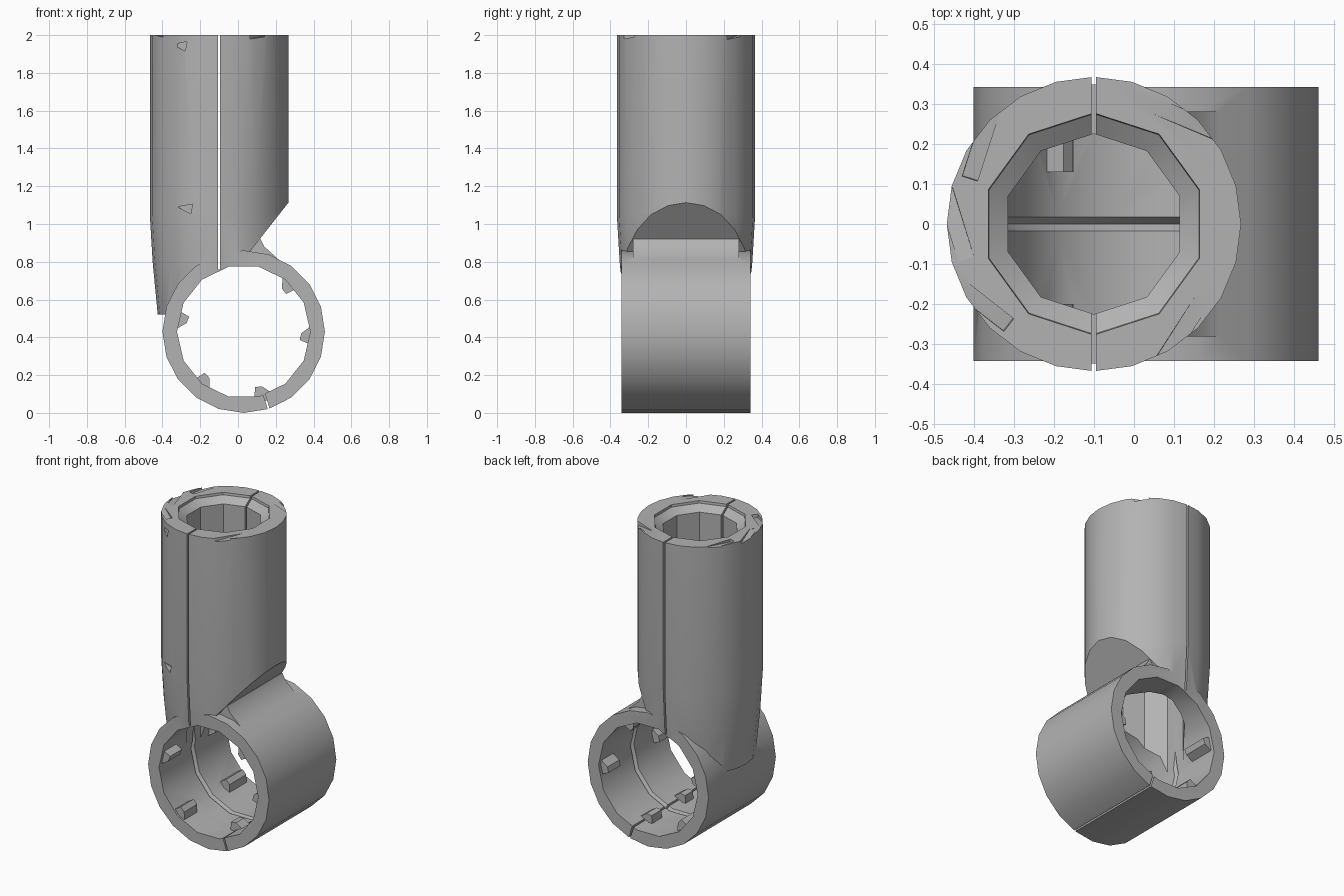
import bpy, bmesh, math
from mathutils import Matrix, Vector

cube = bpy.data.objects.get("Cube")
if cube:
    bpy.data.objects.remove(cube, do_unlink=True)

grey = bpy.data.materials.new("plain grey")
grey.use_nodes = True
tone = (0.45, 0.45, 0.45, 1)
grey.diffuse_color = tone
grey.node_tree.nodes["Principled BSDF"].inputs["Base Color"].default_value = tone

TUBE_X = -0.1
HUB = Vector((0.03, 0, 0.43))


def make(name, bm, matrix=Matrix()):
    bmesh.ops.transform(bm, matrix=matrix, verts=bm.verts)
    bmesh.ops.recalc_face_normals(bm, faces=bm.faces)
    mesh = bpy.data.meshes.new(name)
    bm.to_mesh(mesh)
    bm.free()
    mesh.materials.append(grey)
    obj = bpy.data.objects.new(name, mesh)
    bpy.context.collection.objects.link(obj)
    return obj


def lathe(name, profile, sides, matrix):
    """Closed solid turned round z from (radius, height) pairs."""
    bm = bmesh.new()
    rings = [[bm.verts.new((r * math.cos(math.tau * i / sides),
                            r * math.sin(math.tau * i / sides), z))
              for i in range(sides)] for r, z in profile]
    for low, high in zip(rings, rings[1:]):
        for i in range(sides):
            j = (i + 1) % sides
            bm.faces.new((low[i], low[j], high[j], high[i]))
    bm.faces.new(rings[0][::-1])
    bm.faces.new(rings[-1])
    return make(name, bm, matrix)


def prism(name, outline, y0, y1):
    """Solid with an x-z outline, running from y0 to y1."""
    bm = bmesh.new()
    ends = [[bm.verts.new((x, y, z)) for x, z in outline] for y in (y0, y1)]
    bm.faces.new(ends[0])
    bm.faces.new(ends[1][::-1])
    for i in range(len(outline)):
        j = (i + 1) % len(outline)
        bm.faces.new((ends[0][i], ends[0][j], ends[1][j], ends[1][i]))
    return make(name, bm)


def box(name, size, matrix):
    bm = bmesh.new()
    bmesh.ops.create_cube(bm, size=1)
    bmesh.ops.scale(bm, vec=size, verts=bm.verts)
    return make(name, bm, matrix)


def combine(target, tool, operation):
    mod = target.modifiers.new("combine", "BOOLEAN")
    mod.operation = operation
    mod.solver = "EXACT"
    mod.object = tool
    bpy.context.view_layer.objects.active = target
    bpy.ops.object.modifier_apply(modifier=mod.name)
    bpy.data.objects.remove(tool, do_unlink=True)


def polar(radius, angle):
    return (HUB.x + radius * math.cos(angle), HUB.z + radius * math.sin(angle))


upright = Matrix.Translation((TUBE_X, 0, 0))
sideways = Matrix.Translation(HUB) @ Matrix.Rotation(math.pi / 2, 4, "X")

# Upright tube, narrowing where it wraps the collar
body = lathe("tube_and_collar", [(0.325, 0.52), (0.352, 0.8), (0.367, 1.05), (0.367, 2)],
             24, upright)
combine(body, prism("slant_cut", [(0.06, 0.85), (0.5, 1.41), (0.5, 0.4), (0.06, 0.4)],
                    -0.6, 0.6), "DIFFERENCE")

# Horizontal collar and the small fillet at the joint
combine(body, lathe("collar", [(0.43, -0.342), (0.43, 0.342)], 20, sideways), "UNION")
combine(body, prism("fillet", [(0.03, 0.82), (0.05, 0.9), (0.12, 0.92), (0.14, 0.88),
                               (0.25, 0.78)], -0.28, 0.28), "UNION")

# Collar hole with a shallow groove round the middle
combine(body, lathe("collar_hole", [(0.353, -0.6), (0.353, -0.017), (0.378, 0),
                                    (0.353, 0.017), (0.353, 0.6)], 14, sideways), "DIFFERENCE")

# Tube bore with a countersunk mouth
combine(body, lathe("bore", [(0.225, 0.45), (0.225, 1.95), (0.275, 1.985), (0.29, 2.1)],
                    10, upright @ Matrix.Rotation(math.pi / 10, 4, "Z")), "DIFFERENCE")

# Narrow splits in the tube and the collar
combine(body, box("tube_split", (0.011, 1.2, 1.4),
                  Matrix.Translation((TUBE_X, 0, 1.46))), "DIFFERENCE")
split_angle = math.radians(-72)
sx, sz = polar(0.4, split_angle)
combine(body, box("collar_split", (0.2, 1, 0.01), Matrix.Translation((sx, 0, sz))
                  @ Matrix.Rotation(-split_angle, 4, "Y")), "DIFFERENCE")

# Chips round the top rim
for degrees, tilt in ((50, 0.15), (145, -0.1), (180, 0.1), (215, -0.12), (310, 0.12)):
    spot = (upright @ Matrix.Rotation(math.radians(degrees), 4, "Z")
            @ Matrix.Translation((0.345, 0, 2.015)) @ Matrix.Rotation(tilt, 4, "X")
            @ Matrix.Rotation(0.3, 4, "Z"))
    combine(body, box("chip", (0.04, 0.18, 0.05), spot), "DIFFERENCE")

# Two small nicks in the front left of the tube
for x, z in ((-0.3, 1.94), (-0.27, 1.08)):
    combine(body, prism("nick", [(x - 0.05, z + 0.01), (x + 0.03, z + 0.025),
                                 (x + 0.02, z - 0.025)], -0.4, -0.29), "DIFFERENCE")

# Teeth inside the collar
for degrees, y0, y1 in ((45, -0.33, -0.22), (45, 0.12, 0.2), (-5, -0.32, -0.2),
                        (-5, 0.2, 0.32), (-130, -0.33, -0.2), (-130, 0.13, 0.3),
                        (168, -0.32, -0.2), (168, 0.15, 0.32), (-75, -0.2, -0.12),
                        (-75, 0.12, 0.22)):
    a = math.radians(degrees)
    tooth = [polar(0.39, a - 0.12), polar(0.3, a - 0.06),
             polar(0.305, a + 0.06), polar(0.39, a + 0.22)]
    combine(body, prism("tooth", tooth, y0, y1), "UNION")

# Smooth walls, crisp edges
bpy.ops.object.select_all(action="DESELECT")
body.select_set(True)
bpy.context.view_layer.objects.active = body
bpy.ops.object.shade_smooth_by_angle(angle=math.radians(30))
